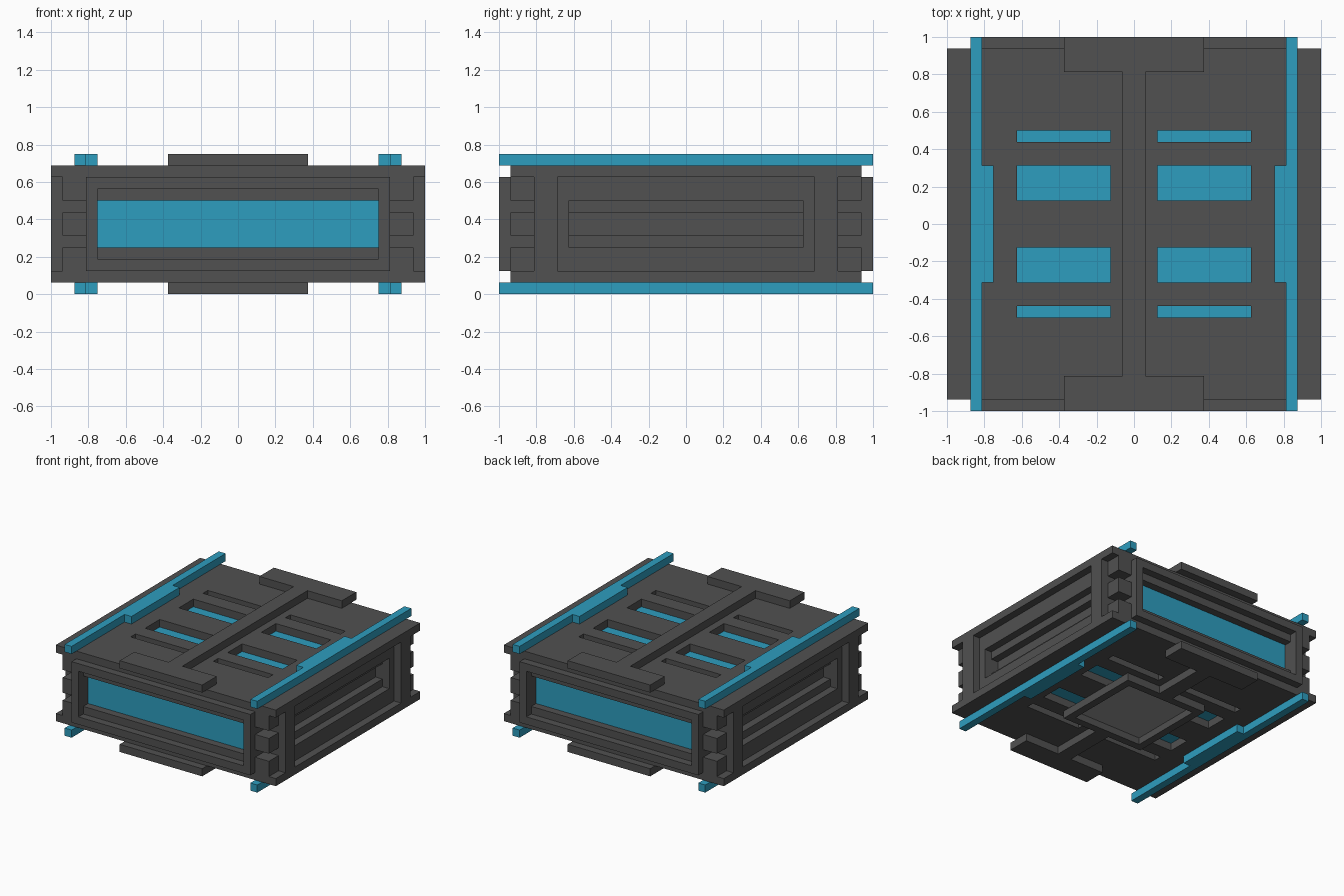
import bpy, bmesh

cube = bpy.data.objects.get("Cube")
if cube:
    bpy.data.objects.remove(cube, do_unlink=True)

U = 1 / 16  # building grid step; all sizes below are in these steps


def material(name, rgb):
    m = bpy.data.materials.new(name)
    m.use_nodes = True
    m.diffuse_color = (*rgb, 1)
    m.node_tree.nodes["Principled BSDF"].inputs["Base Color"].default_value = (*rgb, 1)
    return m


DARK = material("dark grey", (0.082, 0.082, 0.082))
BLUE = material("bright blue", (0.027, 0.337, 0.521))
LIGHT = material("light grey", (0.30, 0.30, 0.30))


def panel(name, us, vs, solid, axis, lo, hi, mat=DARK):
    """Flat slab cut on the lines us, vs; keeps cells where solid(u, v) is true."""
    place = {"x": lambda u, v, w: (w, u, v),
             "y": lambda u, v, w: (u, w, v),
             "z": lambda u, v, w: (u, v, w)}[axis]
    bm = bmesh.new()
    grid = {(u, v): bm.verts.new([c * U for c in place(u, v, lo)]) for u in us for v in vs}
    for u0, u1 in zip(us, us[1:]):
        for v0, v1 in zip(vs, vs[1:]):
            if solid((u0 + u1) / 2, (v0 + v1) / 2):
                bm.faces.new([grid[k] for k in ((u0, v0), (u1, v0), (u1, v1), (u0, v1))])
    bmesh.ops.delete(bm, geom=[v for v in bm.verts if not v.link_faces], context="VERTS")
    ext = bmesh.ops.extrude_face_region(bm, geom=bm.faces[:], use_keep_orig=True)["geom"]
    move = [0, 0, 0]
    move["xyz".index(axis)] = (hi - lo) * U
    bmesh.ops.translate(bm, vec=move, verts=[g for g in ext if isinstance(g, bmesh.types.BMVert)])
    bmesh.ops.recalc_face_normals(bm, faces=bm.faces[:])
    me = bpy.data.meshes.new(name)
    bm.to_mesh(me)
    bm.free()
    me.materials.append(mat)
    ob = bpy.data.objects.new(name, me)
    bpy.context.scene.collection.objects.link(ob)
    return ob


def box(name, x, y, z, mat=DARK):
    return panel(name, x, y, lambda u, v: True, "z", z[0], z[1], mat)


def span(a, b, s):
    """Range a..b, mirrored to the negative side when s is -1."""
    return (a, b) if s > 0 else (-b, -a)


# Blue inner core, seen through the windows and slots
box("inner_core", (-12, 12), (-14, 14), (2, 10), BLUE)


# Top and bottom plates with eight slots each
def plate_solid(x, y):
    slot = 2 < abs(x) < 10 and (2 < abs(y) < 5 or 7 < abs(y) < 8)
    return not slot


plate_x = (-16, -10, -2, 2, 10, 16)
plate_y = (-15, -8, -7, -5, -2, 2, 5, 7, 8, 15)
panel("top_plate", plate_x, plate_y, plate_solid, "z", 10, 11)
panel("bottom_plate", plate_x, plate_y, plate_solid, "z", 1, 2)


# Raised spine with a wide cross bar at each end
def spine_solid(x, y):
    return abs(y) > 13 or abs(x) < 1


spine_x, spine_y = (-6, -1, 1, 6), (-16, -13, 13, 16)
panel("top_spine", spine_x, spine_y, spine_solid, "z", 11, 12)


# Underside spine, interrupted by a square rim around a pale panel
def under_solid(x, y):
    if abs(y) < 6:
        return max(abs(x), abs(y)) > 5
    return spine_solid(x, y)


panel("bottom_spine", (-6, -5, -1, 1, 5, 6), (-16, -13, -6, -5, 5, 6, 13, 16),
      under_solid, "z", 0, 1)
box("bottom_panel", (-5, 5), (-5, 5), (0.9, 1), LIGHT)

# Blue rails with a thicker middle, above and below on both sides
for s, side in ((1, "left"), (-1, "right")):
    xs = (12, 13, 14) if s > 0 else (-14, -13, -12)
    for level, z in (("top", 11), ("bottom", 0)):
        panel(f"{level}_{side}_rail", xs, (-16, -5, 5, 16),
              lambda x, y: abs(x) > 13 or abs(y) < 5, "z", z, z + 1, BLUE)

# Front and back window frames with recessed sills
for s, end in ((-1, "front"), (1, "back")):
    panel(f"{end}_frame", (-13, -12, 12, 13), (2, 3, 9, 10),
          lambda x, z: abs(x) > 12 or abs(z - 6) > 3, "y", *span(13, 16, s))
    for z, part in ((3, "lower"), (8, "upper")):
        box(f"{end}_{part}_sill", (-12, 12), span(13, 15, s), (z, z + 1))

# Side walls: end columns and a stepped recess
for s, side in ((1, "left"), (-1, "right")):
    box(f"{side}_wall", span(12, 13, s), (-13, 13), (2, 10))
    for t, end in ((-1, "front"), (1, "back")):
        box(f"{side}_{end}_column", span(13, 16, s), span(11, 13, t), (2, 10))
    panel(f"{side}_frame", (-11, -10, 10, 11), (2, 4, 8, 10),
          lambda y, z: abs(y) > 10 or abs(z - 6) > 2, "x", *span(13, 15, s))
    for z, part in ((4, "lower"), (7, "upper")):
        box(f"{side}_{part}_step", span(13, 14, s), (-10, 10), (z, z + 1))

# Three blocks stacked in each corner
for s, side in ((1, "left"), (-1, "right")):
    for t, end in ((-1, "front"), (1, "back")):
        for i, z in enumerate((2, 5, 8)):
            box(f"{end}_{side}_corner_block_{i + 1}", span(13, 15, s), span(13, 15, t),
                (z, z + 2))
